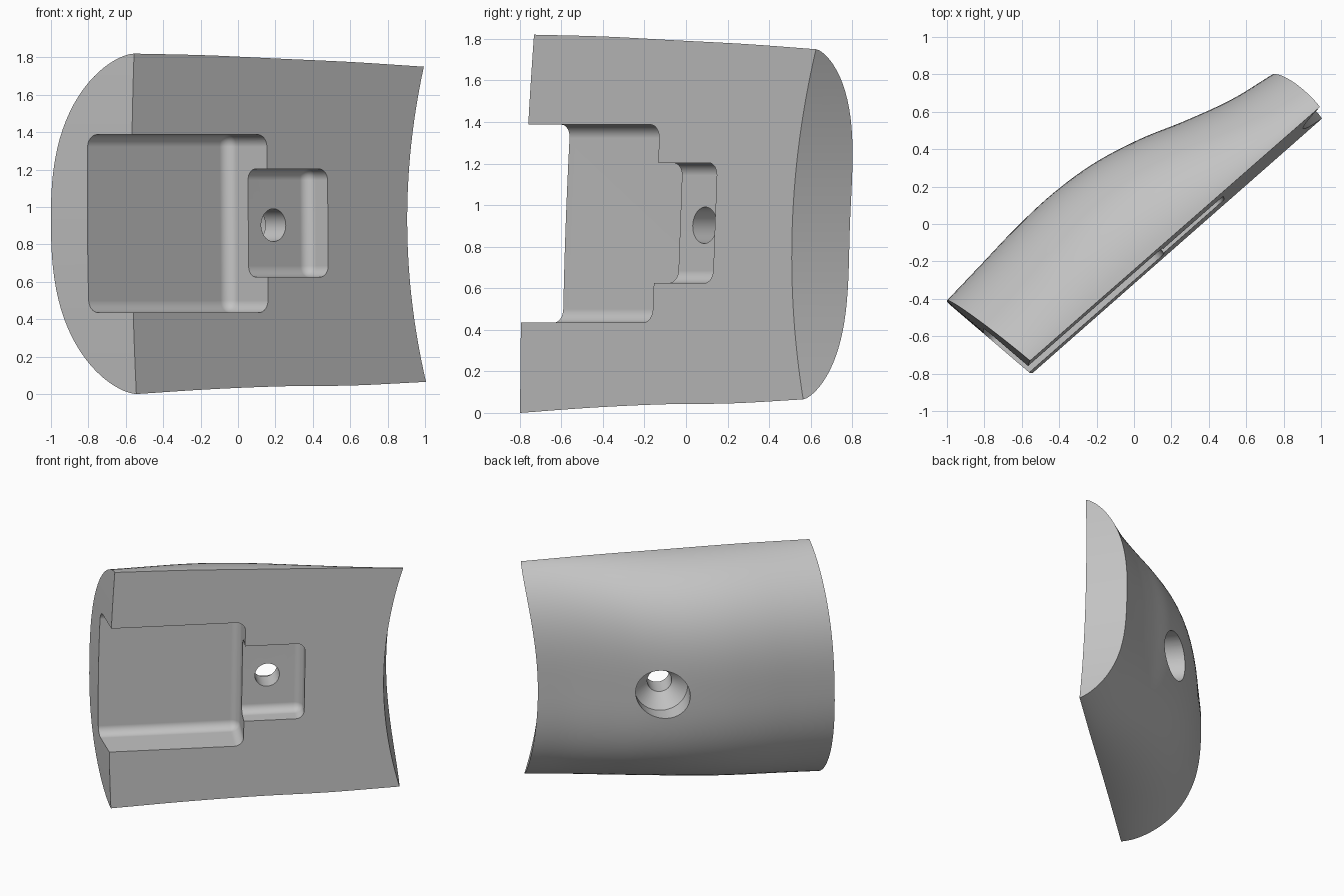
import bpy, bmesh, math
from mathutils import Matrix, Vector

old = bpy.data.objects.get("Cube")
if old:
    bpy.data.objects.remove(old, do_unlink=True)

# Local frame: x runs along the grip, y is depth from the flat face, z is up
THICKNESS = [.562, .586, .61, .618, .595, .532, .442, .366, .322]
TOP = [1.82, 1.811, 1.793, 1.775, 1.75]
BOTTOM = [0, .025, .041, .046, .065]
# Section shape (1 - |t|^power)^root, from butt to front end
POWER = [2.6, 2.7, 2.9, 3.0]
ROOT = [.62, .52, .6, .72]
STATIONS, ARC = 48, 48


def spline(values, s):
    """Smooth curve through evenly spaced values."""
    n = len(values) - 1
    i = min(int(s * n), n - 1)
    f = s * n - i
    a, b = values[i], values[i + 1]
    p = values[i - 1] if i > 0 else 2 * a - b
    q = values[i + 2] if i + 2 <= n else 2 * b - a
    return a + f * ((b - p) / 2 + f * ((p - 2.5 * a + 2 * b - q / 2)
                    + f * (1.5 * (a - b) + (q - p) / 2)))


def finish(name, bm):
    bmesh.ops.recalc_face_normals(bm, faces=bm.faces[:])
    mesh = bpy.data.meshes.new(name)
    bm.to_mesh(mesh)
    bm.free()
    obj = bpy.data.objects.new(name, mesh)
    bpy.context.collection.objects.link(obj)
    return obj


def grip_body():
    """Full oval half-sections lofted between a domed butt and a hollow front end."""
    bm = bmesh.new()

    def point(s, t, d):
        back = -.942 + .025 * t * t - .144 * d
        front = 1.017 + .126 * t * t + .165 * d
        low, high = spline(BOTTOM, s), spline(TOP, s)
        return bm.verts.new((back + (front - back) * s, d,
                             low + (high - low) * (1 + t) / 2))

    def depth(s, t):
        return spline(THICKNESS, s) * (1 - abs(t) ** spline(POWER, s)) ** spline(ROOT, s)

    heights = [-math.cos(math.pi * k / ARC) for k in range(ARC + 1)]
    outer, flat = [], []
    for i in range(STATIONS + 1):
        s = i / STATIONS
        base = [point(s, t, 0) for t in heights]
        arc = [point(s, t, depth(s, t)) for t in heights[1:-1]]
        flat.append(base)
        outer.append([base[0]] + arc + [base[-1]])
    for sheet in (outer, flat):
        for r0, r1 in zip(sheet, sheet[1:]):
            for k in range(ARC):
                bm.faces.new((r0[k], r0[k + 1], r1[k + 1], r1[k]))
    for end in (0, -1):
        o, f = outer[end], flat[end]
        for k in range(ARC):
            corners = list(dict.fromkeys((o[k], o[k + 1], f[k + 1], f[k])))
            bm.faces.new(corners)
    return finish("grip_panel", bm)


def rounded_box(name, low, high, radius):
    low, high = Vector(low), Vector(high)
    size = high - low
    bm = bmesh.new()
    bmesh.ops.create_cube(bm, size=1, matrix=Matrix.Translation((low + high) / 2)
                          @ Matrix.Diagonal((*size, 1)))
    bmesh.ops.bevel(bm, geom=bm.edges[:], offset=radius, segments=8,
                    profile=.5, affect='EDGES')
    return finish(name, bm)


def screw_hole(name, x, z, profile, sides=48):
    """Turned cutter: (radius, depth) steps around the depth axis."""
    bm = bmesh.new()
    rings = []
    for r, d in profile:
        turn = [2 * math.pi * k / sides for k in range(sides)]
        rings.append([bm.verts.new((x + r * math.cos(a), d, z + r * math.sin(a)))
                      for a in turn])
    for r0, r1 in zip(rings, rings[1:]):
        for k in range(sides):
            j = (k + 1) % sides
            bm.faces.new((r0[k], r0[j], r1[j], r1[k]))
    bm.faces.new(rings[0])
    bm.faces.new(rings[-1])
    return finish(name, bm)


grip = grip_body()

# Recesses in the flat face and the countersunk screw hole
cutters = [
    rounded_box("large_recess", (-1.4, -.3, .435), (.023, .308, 1.387), .065),
    rounded_box("small_recess", (-.25, -.3, .625), (.453, .155, 1.203), .06),
    screw_hole("screw_hole", .202, .903,
               [(.0875, -.2), (.0875, .32), (.19, .42), (.19, .9)]),
]
bpy.ops.object.select_all(action='DESELECT')
bpy.context.view_layer.objects.active = grip
grip.select_set(True)
for cutter in cutters:
    mod = grip.modifiers.new(cutter.name, 'BOOLEAN')
    mod.operation = 'DIFFERENCE'
    mod.solver = 'EXACT'
    mod.object = cutter
    cutter.hide_render = True
    bpy.ops.object.modifier_apply(modifier=mod.name)
    bpy.data.objects.remove(cutter, do_unlink=True)

# Turn the panel to its diagonal stance with a slight lean
along = Vector((.752, .66, 0))
inward = Vector((-.66, .752, 0))
lean = along * .019 + inward * .032
stance = Matrix((along, inward, lean + Vector((0, 0, 1)))).transposed().to_4x4()
stance.translation = inward * -.212 - lean * .91
grip.data.transform(stance)

# Plain grey finish
grey = bpy.data.materials.new("plain_grey")
grey.use_nodes = True
colour = (.55, .55, .55, 1)
grey.diffuse_color = colour
grey.node_tree.nodes["Principled BSDF"].inputs["Base Color"].default_value = colour
grip.data.materials.clear()
grip.data.materials.append(grey)

bpy.ops.object.shade_smooth_by_angle(angle=math.radians(30))
weighted = grip.modifiers.new("weighted_normals", 'WEIGHTED_NORMAL')
weighted.keep_sharp = True
